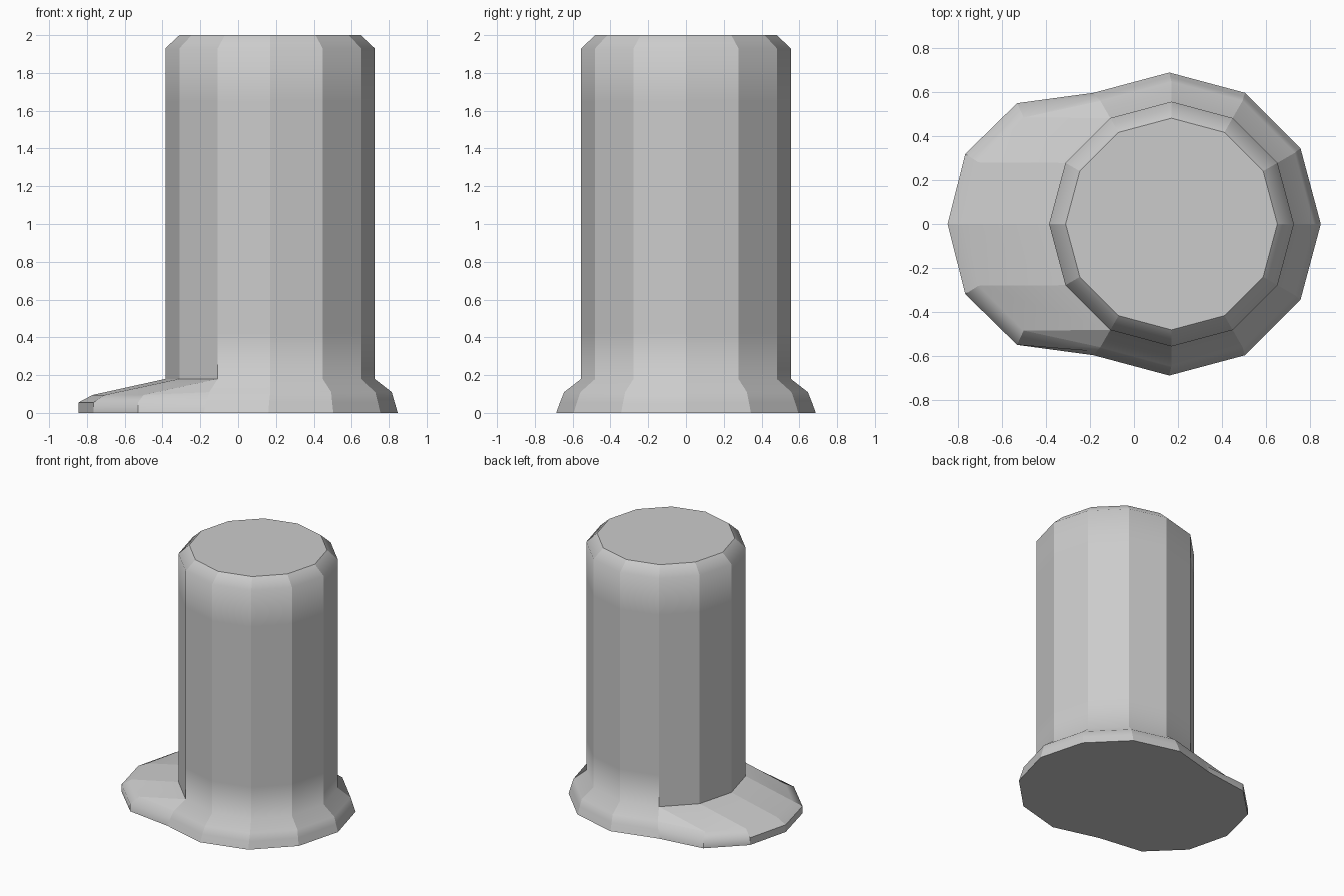
import bpy, bmesh
from math import sin, cos, radians

if "Cube" in bpy.data.objects:
    bpy.data.objects.remove(bpy.data.objects["Cube"])


def polar(r, deg, z, cx=0.17):
    a = radians(deg)
    return (cx + r * cos(a), r * sin(a), z)


def upper(deg):
    # wall and chamfered crown, shared by every column
    return [polar(0.555, deg, 0.18), polar(0.555, deg, 0.42),
            polar(0.555, deg, 1.65), polar(0.555, deg, 1.93),
            polar(0.48, deg, 2.0)]


# round flared foot: nine columns
columns = []
for deg in range(-120, 121, 30):
    columns.append([polar(0.687, deg, 0, 0.16), polar(0.667, deg, 0.055, 0.164),
                    polar(0.645, deg, 0.11)] + upper(deg))

# brim reaching out to -x: five columns (outer point, upper lip point)
half = [((-0.53, 0.548), (-0.50, 0.483)), ((-0.765, 0.318), (-0.705, 0.28))]
brim = half + [((-0.845, 0), (-0.77, 0))]
brim += [((o[0], -o[1]), (i[0], -i[1])) for o, i in reversed(half)]
for k, (o, i) in enumerate(brim):
    columns.append([(*o, 0), (*o, 0.055), (*i, 0.095)] + upper(120 + 30 * k))

# skin the columns, close top and bottom
bm = bmesh.new()
cols = [[bm.verts.new(p) for p in c] for c in columns]
for n, a in enumerate(cols):
    b = cols[(n + 1) % len(cols)]
    for j in range(len(a) - 1):
        bm.faces.new((a[j], b[j], b[j + 1], a[j + 1]))
bm.faces.new([c[-1] for c in cols])
bm.faces.new([c[0] for c in reversed(cols)])
bmesh.ops.remove_doubles(bm, verts=bm.verts[:], dist=0.001)
bmesh.ops.recalc_face_normals(bm, faces=bm.faces[:])

# facets stay crisp around the body, soft from wall to chamfer and flare
for f in bm.faces:
    f.smooth = True
for e in bm.edges:
    upright = abs(e.verts[0].co.z - e.verts[1].co.z) > 0.001
    capped = any(len(f.verts) > 4 for f in e.link_faces)
    if upright or capped or e.calc_face_angle(0) > radians(60):
        e.smooth = False

mesh = bpy.data.meshes.new("capped_post")
bm.to_mesh(mesh)
bm.free()
bpy.context.collection.objects.link(bpy.data.objects.new("capped_post", mesh))
